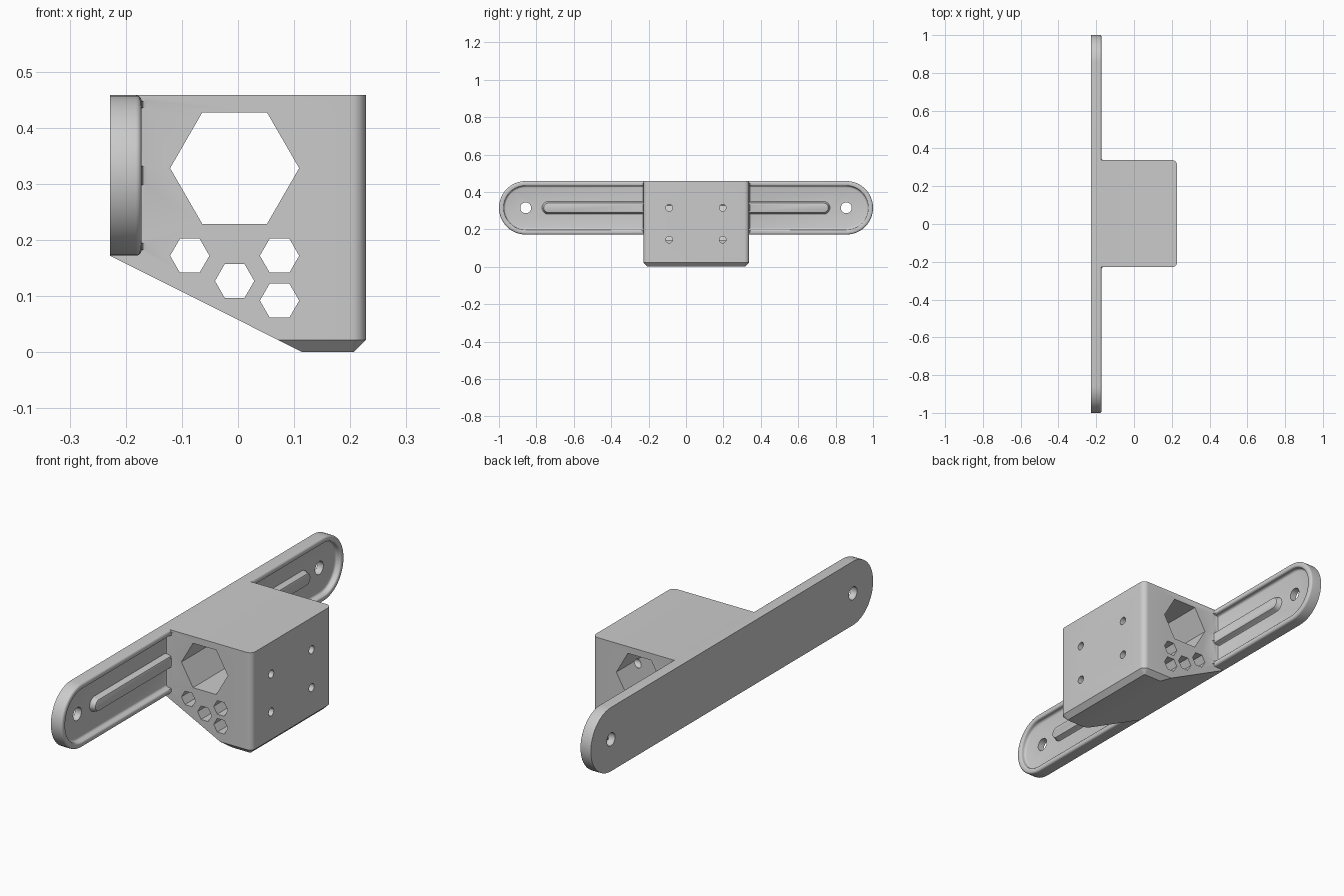
import bpy, bmesh
from math import sin, cos, pi, radians
from mathutils import Vector

cube = bpy.data.objects.get("Cube")
if cube:
    bpy.data.objects.remove(cube, do_unlink=True)

grey = bpy.data.materials.new("plain grey")
grey.use_nodes = True
colour = (0.6, 0.6, 0.6, 1)
grey.diffuse_color = colour
grey.node_tree.nodes["Principled BSDF"].inputs["Base Color"].default_value = colour

BACK, FACE, RIGHT = -0.228, -0.172, 0.228    # x of wall face, rim top, block end
FLOOR = FACE - 0.025                         # x of the recess floor
Y0, Y1 = -0.228, 0.338                       # block sides
MID, R = 0.315, 0.143                        # plate centre height and end radius
TOP, LOW = MID + R, MID - R


def loft(name, rings, slope=None):
    """Join equal rings into a closed solid, optionally trimmed by a plane."""
    bm = bmesh.new()
    loops = [[bm.verts.new(p) for p in ring] for ring in rings]
    n = len(loops[0])
    for a, b in zip(loops, loops[1:]):
        for i in range(n):
            j = (i + 1) % n
            bm.faces.new((a[i], a[j], b[j], b[i]))
    bm.faces.new(loops[0][::-1])
    bm.faces.new(loops[-1])
    if slope:
        geom = bm.verts[:] + bm.edges[:] + bm.faces[:]
        bmesh.ops.bisect_plane(bm, geom=geom, dist=1e-6, plane_co=slope[0],
                               plane_no=slope[1], clear_outer=True)
        bmesh.ops.holes_fill(bm, edges=bm.edges[:], sides=0)
    bmesh.ops.recalc_face_normals(bm, faces=bm.faces[:])
    mesh = bpy.data.meshes.new(name)
    bm.to_mesh(mesh)
    bm.free()
    mesh.materials.append(grey)
    ob = bpy.data.objects.new(name, mesh)
    bpy.context.scene.collection.objects.link(ob)
    return ob


def stadium(x, half, r, inset=0, seg=24):
    """Long rounded outline in the y-z plane."""
    pts = []
    for side in (1, -1):
        for i in range(seg + 1):
            a = pi * i / seg
            pts.append((x, side * (half - r + (r - inset) * sin(a)),
                        MID + side * (r - inset) * cos(a)))
    return pts


def bar(axis, a, b, u, v, r, sides):
    """Regular prism along x or y; u, v locate its centre."""
    def ring(t):
        pts = []
        for i in range(sides):
            p = u + r * cos(2 * pi * i / sides)
            q = v + r * sin(2 * pi * i / sides)
            pts.append((t, p, q) if axis == "x" else (p, t, q))
        return pts
    return loft("cutter", [ring(a), ring(b)])


def combine(target, other, operation):
    other.hide_render = True
    mod = target.modifiers.new(operation.lower(), "BOOLEAN")
    mod.operation, mod.solver, mod.object = operation, "EXACT", other
    bpy.context.view_layer.objects.active = target
    bpy.ops.object.modifier_apply(modifier=mod.name)
    bpy.data.objects.remove(other, do_unlink=True)


# Wall plate: rounded outer edge, raised rim and sunken floor
profile = [(0, BACK), (0, FACE - 0.010)]
profile += [(0.010 * (1 - cos(a)), FACE - 0.010 * (1 - sin(a)))
            for a in (radians(d) for d in (22.5, 45, 67.5, 90))]
profile += [(0.018 + 0.008 * sin(a), FACE - 0.008 * (1 - cos(a)))
            for a in (radians(d) for d in (0, 30, 60, 90))]
profile += [(0.036 - 0.010 * cos(a), FLOOR + 0.010 * (1 - sin(a)))
            for a in (radians(d) for d in (0, 30, 60, 90))]
bracket = loft("wall_bracket", [stadium(x, 1, R, o) for o, x in profile])

# Stiffening rib along the recess
rib_profile = [(0, FLOOR - 0.01), (0, FLOOR), (0.003, FLOOR + 0.005),
               (0.006, FACE - 0.008), (0.009, FACE - 0.002), (0.014, FACE)]
combine(bracket, loft("rib", [stadium(x, 0.77, 0.034, o, 10)
                              for o, x in rib_profile]), "UNION")


# Block: rounded upright edges, chamfered foot, sloping underside
def footprint(z, inset, r=0.026, seg=8):
    pts = [(BACK, Y1 - inset, z), (BACK, Y0 + inset, z)]
    for y, start in ((Y0 + r, -90), (Y1 - r, 0)):
        for i in range(seg + 1):
            a = radians(start + 90 * i / seg)
            pts.append((RIGHT - r + (r - inset) * cos(a),
                        y + (r - inset) * sin(a), z))
    return pts


block = loft("block", [footprint(0, 0.022), footprint(0.022, 0), footprint(TOP, 0)],
             slope=(Vector((BACK, 0, LOW)), Vector((-LOW, 0, -0.343)).normalized()))
combine(bracket, block, "UNION")

# Small fillets where the plate meets the block
bands = [(FACE, 0.435, 0.448), (FACE, 0.298, 0.332), (FACE, 0.182, 0.195),
         (FLOOR, 0.205, 0.425)]
for y, s in ((Y0, -1), (Y1, 1)):
    for x, low, high in bands:
        outline = [(x - 0.015, -0.01), (x + 0.01, -0.01), (x + 0.01, 0),
                   (x + 0.003, 0.003), (x, 0.01), (x - 0.015, 0.01)]
        combine(bracket, loft("fillet", [[(px, y + s * d, z) for px, d in outline]
                                         for z in (low, high)]), "UNION")

# Hexagonal openings through the block
hexes = [(-0.006, 0.328, 0.115), (-0.086, 0.172, 0.035), (-0.006, 0.127, 0.035),
         (0.074, 0.172, 0.035), (0.074, 0.092, 0.035)]
for x, z, r in hexes:
    combine(bracket, bar("y", Y0 - 0.1, Y1 + 0.1, x, z, r, 6), "DIFFERENCE")

# Screw holes in the block end
for y in (-0.09, 0.196):
    for z in (MID, 0.145):
        combine(bracket, bar("x", 0.085, RIGHT + 0.1, y, z, 0.018, 24), "DIFFERENCE")

# Mounting holes at the plate ends
for y in (-0.857, 0.857):
    combine(bracket, bar("x", BACK - 0.1, FACE + 0.1, y, MID, 0.029, 32), "DIFFERENCE")

# Smooth the rounded areas, keep corners crisp
bpy.ops.object.select_all(action="DESELECT")
bracket.select_set(True)
bpy.context.view_layer.objects.active = bracket
bpy.ops.object.shade_smooth_by_angle(angle=radians(32))
